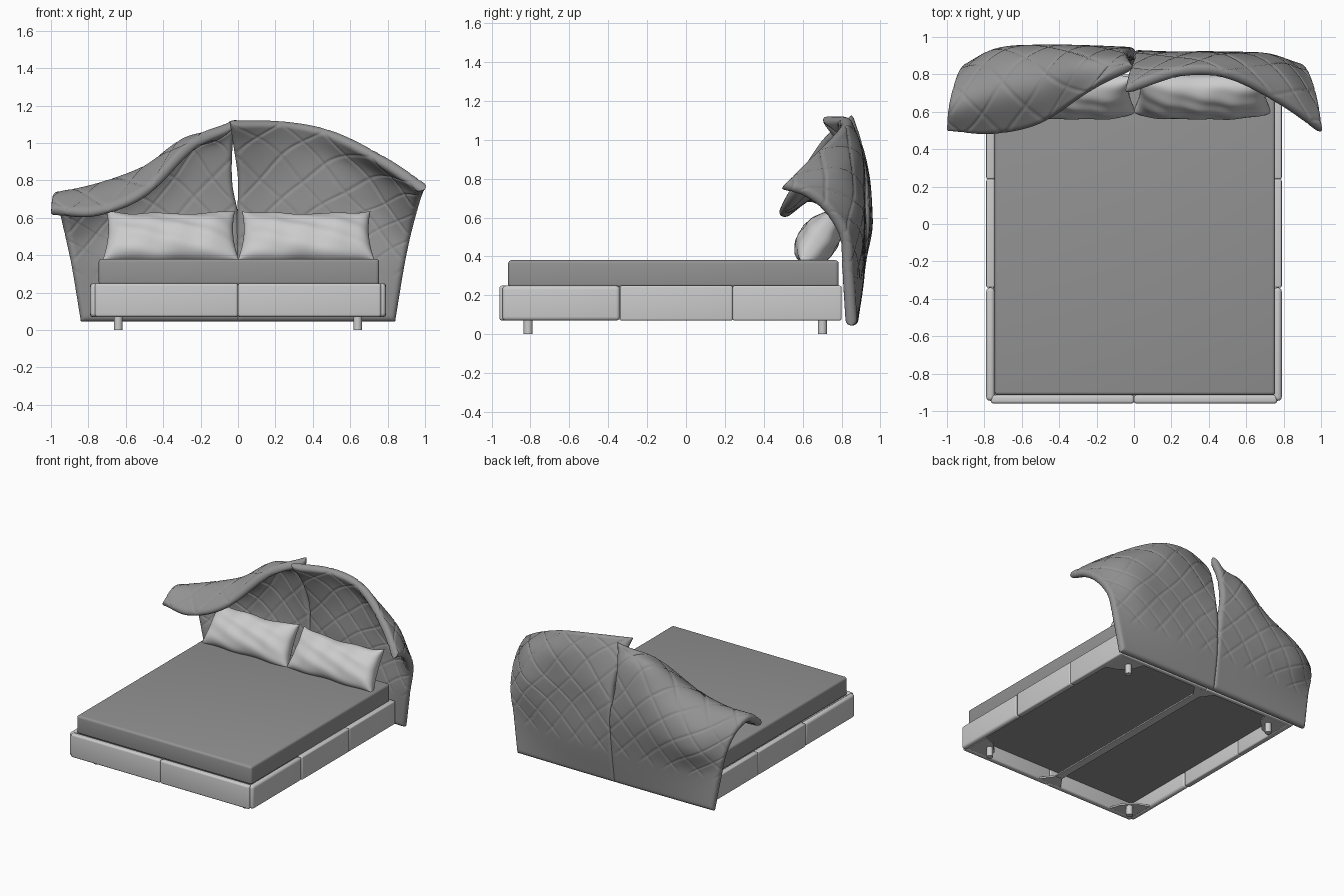
import bpy, bmesh, math
from mathutils import Vector, Matrix

cube = bpy.data.objects.get("Cube")
if cube:
    bpy.data.objects.remove(cube, do_unlink=True)


def material(name, value):
    m = bpy.data.materials.new(name)
    m.use_nodes = True
    m.diffuse_color = (value, value, value, 1)
    m.node_tree.nodes["Principled BSDF"].inputs["Base Color"].default_value = m.diffuse_color
    return m


GREY = material("mid_grey_fabric", 0.29)
LIGHT = material("light_grey_fabric", 0.6)


def finish(bm, name, mat, angle=35):
    bmesh.ops.recalc_face_normals(bm, faces=bm.faces)
    mesh = bpy.data.meshes.new(name)
    bm.to_mesh(mesh)
    bm.free()
    mesh.materials.append(mat)
    ob = bpy.data.objects.new(name, mesh)
    bpy.context.collection.objects.link(ob)
    bpy.ops.object.select_all(action='DESELECT')
    ob.select_set(True)
    bpy.context.view_layer.objects.active = ob
    bpy.ops.object.shade_smooth_by_angle(angle=math.radians(angle))
    return ob


def box(name, mat, x, y, z, bevel=0.0):
    bm = bmesh.new()
    bmesh.ops.create_cube(bm, size=1)
    for v in bm.verts:
        v.co = Vector([(lo + hi) / 2 + c * (hi - lo) for c, (lo, hi) in zip(v.co, (x, y, z))])
    if bevel:
        bmesh.ops.bevel(bm, geom=bm.edges[:], offset=bevel, segments=4,
                        profile=0.5, affect='EDGES')
    return finish(bm, name, mat, 50)


def spline(pts, t):
    """Smooth curve through evenly spaced points, t from 0 to 1."""
    n = len(pts) - 1
    i = min(int(t * n), n - 1)
    f = t * n - i
    b, c = pts[i], pts[i + 1]
    a = pts[i - 1] if i else b * 2 - c
    d = pts[i + 2] if i + 2 <= n else c * 2 - b
    return (b * 2 + (c - a) * f + (a * 2 - b * 5 + c * 4 - d) * f ** 2
            + (b * 3 - a - c * 3 + d) * f ** 3) * 0.5


def double_skin(name, mat, points, normals, thick):
    """Closed cushion from a grid of points, thickened to both sides."""
    bm = bmesh.new()
    for side in (1, -1):
        rows = [[bm.verts.new(p + n * (t * side)) for p, n, t in zip(*r)]
                for r in zip(points, normals, thick)]
        for r0, r1 in zip(rows, rows[1:]):
            for j in range(len(r0) - 1):
                bm.faces.new((r0[j], r0[j + 1], r1[j + 1], r1[j]))
    bmesh.ops.remove_doubles(bm, verts=bm.verts, dist=0.0001)
    return finish(bm, name, mat, 60)


# Quilted headboard wings: each column lists the upper part of its profile
RIGHT_WING = [
    [(.006, .915, .58), (-.03, .905, .78), (-.03, .88, .97), (-.01, .85, 1.125)],
    [(-.25, .925, .6), (-.26, .91, .83), (-.26, .84, 1.0), (-.25, .70, .98)],
    [(-.49, .93, .57), (-.5, .88, .76), (-.5, .74, .845), (-.5, .54, .725)],
    [(-.73, .91, .52), (-.755, .85, .67), (-.765, .69, .75), (-.76, .485, .62)],
    [(-.92, .81, .5), (-.955, .74, .64), (-.99, .62, .705), (-1.0, .505, .63)],
]
LEFT_WING = [
    [(-.006, .90, .58), (0, .87, .8), (-.025, .80, .99), (-.045, .71, 1.115)],
    [(.25, .89, .6), (.25, .89, .8), (.25, .86, .98), (.25, .81, 1.112)],
    [(.48, .89, .58), (.5, .89, .75), (.51, .87, .92), (.51, .79, 1.055)],
    [(.72, .88, .55), (.76, .86, .69), (.785, .78, .83), (.79, .64, .9)],
    [(.92, .81, .5), (.955, .72, .64), (.98, .61, .72), (1.0, .495, .755)],
]
HEIGHTS = [0, .28, .53, .73, .88, 1.05]
RIM = [0, .002, .007, .014, .023]
STEPS = RIM + [.034 + .932 * i / 109 for i in range(110)] + [1 - r for r in reversed(RIM)]


def quilt(a, h):
    """Groove strength of a diagonal stitch lattice."""
    d = min(abs((q / .21 + .5) % 1 - .5) * .21 for q in (a + h, a - h))
    fade = min(max((h - .24) / .05, 0), 1)
    return fade * .25 * math.exp(-(d / .006) ** 2)


def wing(name, columns, side):
    cols = []
    for i, upper in enumerate(columns):
        s = i / 4 * side if i else -.01 * side
        low = [(.84 * s, .852, .045), (.885 * s, .89 - .06 * abs(s) ** 3, .32)]
        cols.append([Vector(p) for p in low + upper])
    lines = [[spline(c, v) for c in cols] for v in STEPS]
    pts = [[spline(line, u) for u in STEPS] for line in lines]
    last = len(STEPS) - 1
    normals, thick = [], []
    for j, v in enumerate(STEPS):
        h = spline(HEIGHTS, v)
        nr, tr = [], []
        for i, u in enumerate(STEPS):
            du = pts[j][min(i + 1, last)] - pts[j][max(i - 1, 0)]
            dv = pts[min(j + 1, last)][i] - pts[max(j - 1, 0)][i]
            nr.append(du.cross(dv).normalized())
            a = u * .92
            d = min(a, .92 - a, h, 1.05 - h) / .03
            edge = math.sqrt(max(0, 1 - (1 - min(d, 1)) ** 2))
            tr.append(.03 * edge * (1 - quilt(a, h)))
        normals.append(nr)
        thick.append(tr)
    double_skin(name, GREY, pts, normals, thick)


wing("headboard_right_wing", RIGHT_WING, -1)
wing("headboard_left_wing", LEFT_WING, 1)


# Pillows: pinched cushions leaning against the headboard
def pillow(name, x, phase):
    n = 48
    lean = Matrix.Rotation(math.radians(-34), 4, 'X')
    normal = lean @ Vector((0, -1, 0))
    pts, thick = [], []
    for j in range(n + 1):
        b = math.sin((j / n - .5) * math.pi)
        row, tr = [], []
        for i in range(n + 1):
            a = math.sin((i / n - .5) * math.pi)
            dip = (.2 if b > 0 else .04) * (1 - a ** 4) + .03 * math.sin(7 * a + phase)
            p = Vector((a * (.355 - .02 * (1 - b * b) - .012 * b), 0, .165 * b * (1 - dip)))
            row.append(lean @ p + Vector((x, .69, .5)))
            crease = .007 * math.sin(9 * a + 4 * b + phase) * math.cos(5 * b - 3 * a)
            full = max(0, (1 - a ** 4) * (1 - b ** 2)) ** .4
            tr.append(full * (.098 - .012 * b + crease))
        pts.append(row)
        thick.append(tr)
    double_skin(name, LIGHT, pts, [[normal] * (n + 1)] * (n + 1), thick)


pillow("right_pillow", -.36, 0)
pillow("left_pillow", .365, 2)

# Mattress
box("mattress", GREY, (-.745, .755), (-.915, .785), (.24, .381), .018)

# Padded base panels, hollow underneath
for k, side in enumerate(("right", "left")):
    s = 2 * k - 1
    box(side + "_front_panel", LIGHT, sorted((0, s * .765)), (-.96, -.915), (.07, .25), .014)
    box(side + "_back_panel", LIGHT, sorted((0, s * .76)), (.765, .80), (.07, .25), .01)
    for y0, y1, part, soft in ((-.945, -.34, "front", .02), (-.34, .24, "middle", .01),
                               (.24, .80, "rear", .01)):
        box(f"{side}_{part}_side_panel", LIGHT, sorted((s * .745, s * .79)),
            (y0, y1), (.07, .25), soft)

# Underside: slat deck, centre beam with flared ends, corner plates
box("slat_deck", GREY, (-.755, .755), (-.925, .775), (.18, .235))
box("centre_beam", LIGHT, (-.03, .03), (-.9, .76), (.075, .085))


def plate(name, corners):
    bm = bmesh.new()
    face = bm.faces.new([bm.verts.new((px, py, .072)) for px, py in corners])
    top = bmesh.ops.extrude_face_region(bm, geom=[face])["geom"]
    bmesh.ops.translate(bm, vec=(0, 0, .012),
                        verts=[g for g in top if isinstance(g, bmesh.types.BMVert)])
    finish(bm, name, LIGHT)


for y, d, end in ((-.92, 1, "front"), (.78, -1, "rear")):
    plate(end + "_beam_flare", [(-.1, y), (.1, y), (.03, y + d * .1), (-.03, y + d * .1)])
    for s, side in ((-1, "right"), (1, "left")):
        x = .75 * s
        plate(f"{end}_{side}_corner_plate",
              [(x, y), (x - s * .2, y), (x - s * .17, y + d * .09),
               (x - s * .09, y + d * .17), (x, y + d * .2)])
        # Legs
        bm = bmesh.new()
        bmesh.ops.create_cone(bm, cap_ends=True, segments=24, radius1=.023, radius2=.023,
                              depth=.08, matrix=Matrix.Translation((s * .64, -.055 + d * -.757, .04)))
        finish(bm, f"{end}_{side}_leg", LIGHT)
